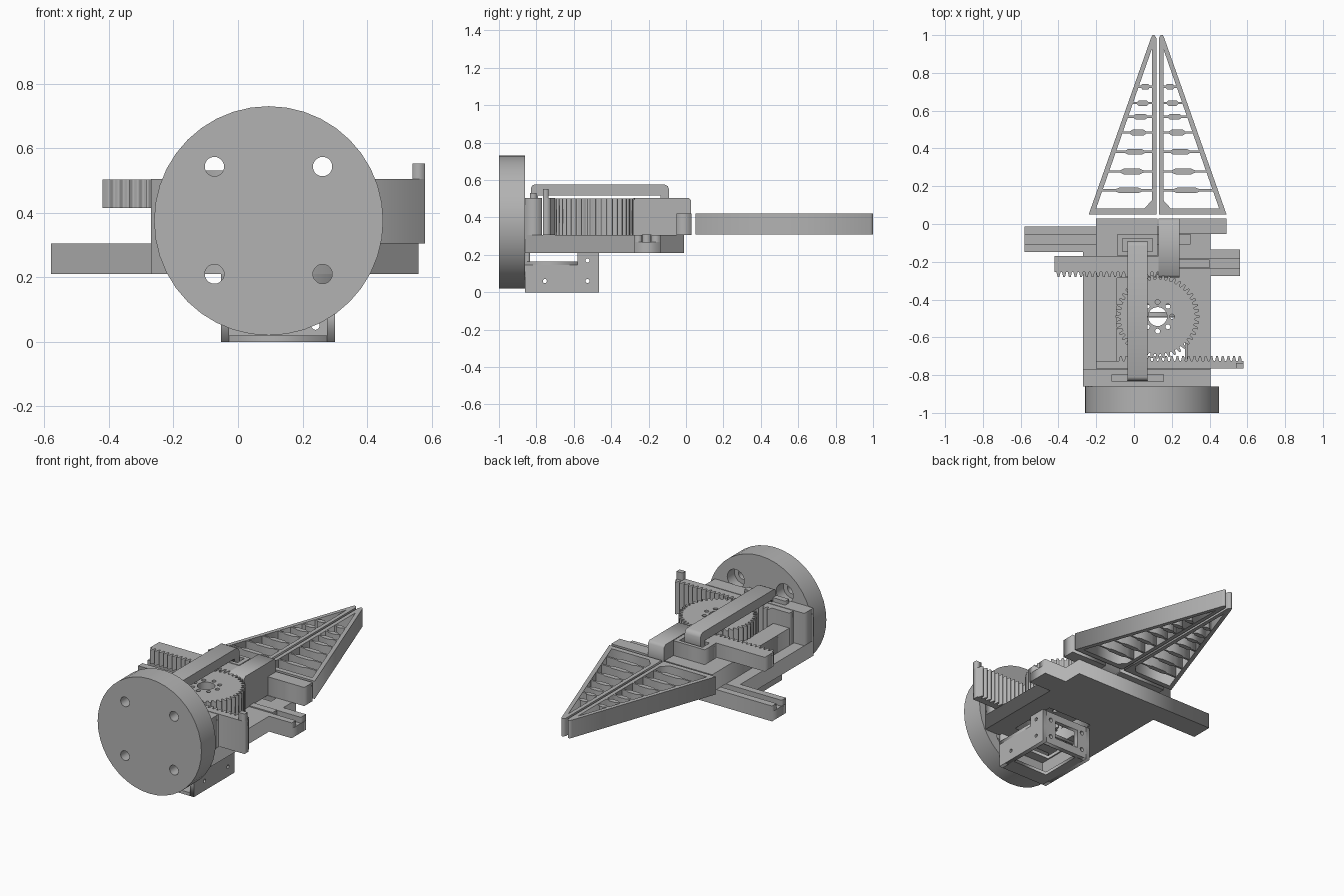
import bpy, bmesh, math
from mathutils import Matrix

if "Cube" in bpy.data.objects:
    bpy.data.objects.remove(bpy.data.objects["Cube"])

grey = bpy.data.materials.new("plain grey")
grey.diffuse_color = (0.45, 0.45, 0.45, 1)
grey.use_nodes = True
grey.node_tree.nodes["Principled BSDF"].inputs["Base Color"].default_value = grey.diffuse_color

# profile axes: Z = (x, y) profile, Y = (x, z) profile, X = (y, z) profile
AXES = {
    'Z': Matrix.Identity(4),
    'Y': Matrix(((1, 0, 0, 0), (0, 0, 1, 0), (0, 1, 0, 0), (0, 0, 0, 1))),
    'X': Matrix(((0, 0, 1, 0), (1, 0, 0, 0), (0, 1, 0, 0), (0, 0, 0, 1))),
}


def prism(name, outer, lo, hi, axis='Z', holes=()):
    """Extrude a 2D outline (with holes) between lo and hi along an axis."""
    cu = bpy.data.curves.new(name, 'CURVE')
    cu.dimensions = '2D'
    cu.fill_mode = 'BOTH'
    cu.extrude = (hi - lo) / 2
    for loop in [outer, *holes]:
        sp = cu.splines.new('POLY')
        sp.points.add(len(loop) - 1)
        for p, (u, v) in zip(sp.points, loop):
            p.co = (u, v, 0, 1)
        sp.use_cyclic_u = True
    tmp = bpy.data.objects.new(name + "_tmp", cu)
    bpy.context.scene.collection.objects.link(tmp)
    dg = bpy.context.evaluated_depsgraph_get()
    me = bpy.data.meshes.new_from_object(tmp.evaluated_get(dg))
    bpy.data.objects.remove(tmp)
    me.transform(AXES[axis] @ Matrix.Translation((0, 0, (lo + hi) / 2)))
    bm = bmesh.new()
    bm.from_mesh(me)
    bmesh.ops.remove_doubles(bm, verts=bm.verts, dist=1e-5)
    bmesh.ops.recalc_face_normals(bm, faces=bm.faces)
    bm.to_mesh(me)
    bm.free()
    me.materials.clear()
    me.materials.append(grey)
    ob = bpy.data.objects.new(name, me)
    bpy.context.scene.collection.objects.link(ob)
    return ob


def rect(x0, x1, y0, y1):
    return [(x0, y0), (x1, y0), (x1, y1), (x0, y1)]


def circle(x, y, r, n=20):
    return [(x + r * math.cos(2 * math.pi * i / n), y + r * math.sin(2 * math.pi * i / n)) for i in range(n)]


def box(name, x0, x1, y0, y1, z0, z1):
    return prism(name, rect(x0, x1, y0, y1), z0, z1)


# mounting flange with counterbored bolt holes
bolts = [(x, z) for x in (-0.073, 0.262) for z in (0.21, 0.543)]
rim = circle(0.095, 0.375, 0.355, 40)
prism("flange_front", rim, -1.0, -0.93, 'Y', [circle(x, z, 0.03) for x, z in bolts])
prism("flange_back", rim, -0.93, -0.86, 'Y', [circle(x, z, 0.058) for x, z in bolts])

# base plate with two grooved guide arms
servo_gap = rect(-0.03, 0.28, -0.74, -0.43)
prism("base_lower", [(-0.27, -0.86), (0.405, -0.86), (0.405, -0.275), (0.56, -0.275),
                     (0.56, -0.135), (0.405, -0.135), (0.405, -0.012), (-0.58, -0.012),
                     (-0.58, -0.147), (-0.27, -0.147)], 0.21, 0.268, 'Z', [servo_gap])
prism("base_upper", [(-0.27, -0.86), (0.405, -0.86), (0.405, -0.275), (0.56, -0.275),
                     (0.56, -0.235), (-0.15, -0.235), (-0.15, -0.185), (0.56, -0.185),
                     (0.56, -0.135), (0.405, -0.135), (0.405, -0.012), (-0.58, -0.012),
                     (-0.58, -0.055), (0.3, -0.055), (0.3, -0.105), (-0.58, -0.105),
                     (-0.58, -0.147), (-0.27, -0.147)], 0.268, 0.305, 'Z', [servo_gap])
box("rear_post", -0.27, 0.405, -0.86, -0.77, 0.305, 0.505)

# servo housing under the base
side = [(-0.86, 0), (-0.465, 0), (-0.465, 0.21), (-0.58, 0.21), (-0.58, 0.145), (-0.86, 0.145)]
side_holes = [circle(y, z, 0.011, 12) for y, z in ((-0.755, 0.06), (-0.527, 0.06), (-0.527, 0.17))]
for nm, x in (("left", -0.053), ("right", 0.275)):
    prism("housing_wall_" + nm, side, x, x + 0.025, 'X', side_holes)
prism("housing_front_wall", rect(-0.028, 0.275, 0.0, 0.21), -0.49, -0.465, 'Y',
      [rect(0.04, 0.205, 0.05, 0.165)] +
      [circle(x, z, 0.013, 12) for x in (0.005, 0.24) for z in (0.05, 0.16)])
prism("housing_floor", rect(-0.028, 0.275, -0.86, -0.49), 0, 0.02, 'Z',
      [rect(0.03, 0.272, -0.76, -0.495)])
prism("housing_shelf", rect(-0.053, 0.30, -0.86, -0.58), 0.145, 0.165, 'Z',
      [rect(-0.02, 0.27, -0.80, -0.59)])
box("housing_rear_strip", -0.053, 0.30, -0.86, -0.835, 0.165, 0.21)

# pinion gear with hub hole and ring of screw holes
GX, GY, TEETH = 0.125, -0.49, 44
PITCH = 2 * math.pi * 0.21 / TEETH
SHAPE = ((-0.36, 0), (-0.16, 1), (0.16, 1), (0.36, 0))
gear = []
for i in range(TEETH):
    for f, tip in SHAPE:
        a, r = (i + f) * 2 * math.pi / TEETH, 0.222 if tip else 0.198
        gear.append((GX + r * math.cos(a), GY + r * math.sin(a)))
ring = [circle(GX + 0.077 * math.cos(k * math.pi / 4), GY + 0.077 * math.sin(k * math.pi / 4), 0.013, 12)
        for k in range(8)]
prism("pinion_gear", gear, 0.307, 0.5, 'Z', [circle(GX, GY, 0.05, 28)] + ring)


def rack(name, x0, x1, back, root, tip, z0, z1, t0, t1):
    """Toothed bar: straight back edge, teeth between t0 and t1."""
    pts = [(x1, back), (x0, back), (x0, root)]
    for k in range(-40, 40):
        c = GX + (k + 0.5) * PITCH
        if t0 < c - PITCH / 2 and c + PITCH / 2 < t1:
            pts += [(c + f * PITCH, tip if t else root) for f, t in SHAPE]
    return prism(name, pts + [(x1, root)], z0, z1)


rack("front_rack", -0.42, 0.13, -0.17, -0.255, -0.281, 0.415, 0.503, -0.42, 0.13)
rack("rear_rack", -0.2, 0.58, -0.765, -0.725, -0.70, 0.305, 0.505, -0.09, 0.58)
box("rear_rack_stop", 0.54, 0.58, -0.765, -0.735, 0.505, 0.552)

# right jaw: block carrying the front rack, plus finger mount
prism("right_jaw_block", [(-0.283, 0.305), (0.028, 0.305), (0.028, 0.49), (0.013, 0.505),
                          (-0.27, 0.505), (-0.283, 0.49)], 0.13, 0.24, 'X')
box("right_jaw_mount", 0.24, 0.49, -0.052, 0.03, 0.305, 0.42)
box("right_jaw_runner", 0.13, 0.40, -0.232, -0.188, 0.27, 0.31)

# left jaw: carriage linked to the rear rack
prism("left_jaw_carriage", [(-0.2, -0.725), (-0.09, -0.725), (-0.09, -0.285), (0.125, -0.285),
                            (0.125, 0.03), (-0.2, 0.03)], 0.305, 0.413)
prism("arm_socket", rect(-0.09, 0.125, -0.167, -0.055), 0.413, 0.505, 'Z',
      [rect(-0.06, 0.098, -0.145, -0.077)])

# overhead retaining arm with cross foot
prism("retaining_arm", [(-0.83, 0.50), (-0.83, 0.553), (-0.823, 0.57), (-0.81, 0.576), (-0.115, 0.576),
                        (-0.098, 0.568), (-0.09, 0.55), (-0.09, 0.413), (-0.135, 0.413),
                        (-0.135, 0.518), (-0.79, 0.518), (-0.79, 0.50)], -0.035, 0.072, 'X')
box("arm_foot", -0.12, 0.16, -0.835, -0.798, 0.50, 0.53)

# fingers: lattice triangles mirrored about x = 0.125
RUNGS = (0.178, 0.278, 0.382, 0.484, 0.568, 0.64, 0.727)
Z0, Z1 = 0.31, 0.42


def outer_x(y):
    return -0.24 + 0.335 * (y - 0.05) / 0.95


for nm, flip in (("left", False), ("right", True)):
    def m(pts):
        return [(0.25 - x, y) for x, y in pts] if flip else pts
    # outer frame with one triangular opening
    prism(nm + "_finger_frame",
          m([(-0.24, 0.05), (0.118, 0.05), (0.118, 0.985), (0.108, 1.0), (0.097, 1.0), (0.09, 0.985)]),
          Z0, Z1, 'Z',
          [m([(outer_x(0.082) + 0.028, 0.082), (0.055, 0.082), (0.094, 0.125), (0.094, 0.925)])])
    # cross ribs, thicker in the middle
    for i, y in enumerate(RUNGS):
        a, b = outer_x(y) + 0.012, 0.1
        w = b - a
        t, k = 0.006, 0.015
        xs = (a, a + 0.3 * w, a + 0.38 * w, a + 0.72 * w, a + 0.8 * w, b)
        hs = (t, t, k, k, t, t)
        prism(f"{nm}_finger_rib_{i + 1}",
              m([(x, y - h) for x, h in zip(xs, hs)] + [(x, y + h) for x, h in zip(xs[::-1], hs[::-1])]),
              Z0 + 0.001, Z1 - 0.001)
